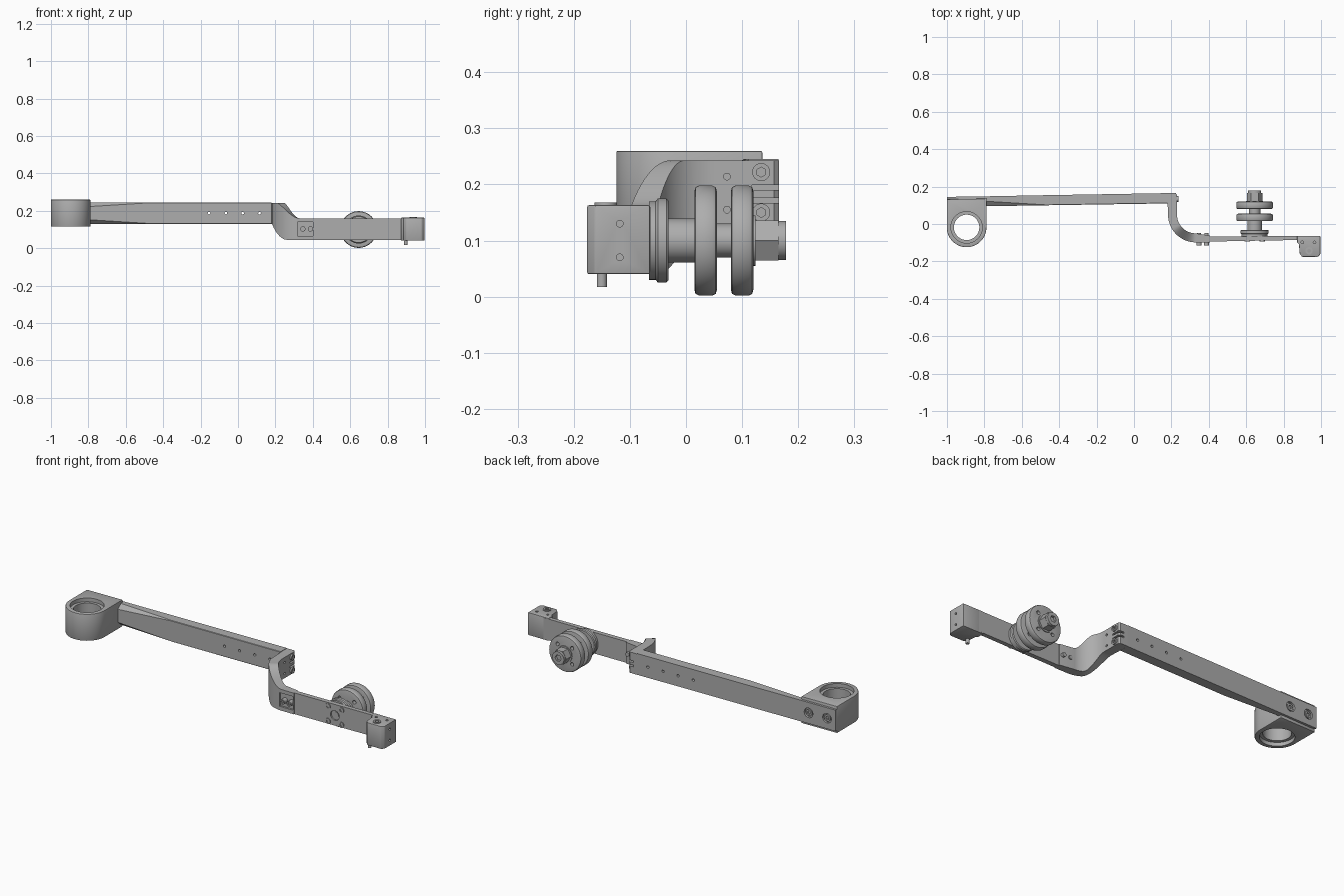
import bpy, bmesh, math
from mathutils import Matrix, Vector

if "Cube" in bpy.data.objects:
    bpy.data.objects.remove(bpy.data.objects["Cube"])

metal = bpy.data.materials.new("machined_grey")
metal.use_nodes = True
GREY = (0.42, 0.42, 0.42, 1)
metal.diffuse_color = GREY
metal.node_tree.nodes["Principled BSDF"].inputs["Base Color"].default_value = GREY


def finish(name, bm, bevel=0):
    bmesh.ops.recalc_face_normals(bm, faces=bm.faces)
    mesh = bpy.data.meshes.new(name)
    bm.to_mesh(mesh)
    bm.free()
    mesh.materials.append(metal)
    ob = bpy.data.objects.new(name, mesh)
    bpy.context.collection.objects.link(ob)
    if bevel:
        mod = ob.modifiers.new("edge", "BEVEL")
        mod.width, mod.segments, mod.limit_method = bevel, 2, "ANGLE"
        activate(ob)
        bpy.ops.object.modifier_apply(modifier="edge")
    smooth(ob)
    return ob


def activate(ob):
    bpy.ops.object.select_all(action="DESELECT")
    ob.select_set(True)
    bpy.context.view_layer.objects.active = ob


def smooth(ob):
    activate(ob)
    bpy.ops.object.shade_smooth_by_angle(angle=math.radians(30))


def loft(name, sections, bevel=0):
    """Skin a row of closed cross-sections and cap both ends."""
    bm = bmesh.new()
    rings = [[bm.verts.new(p) for p in s] for s in sections]
    n = len(rings[0])
    for a, b in zip(rings, rings[1:]):
        for i in range(n):
            j = (i + 1) % n
            bm.faces.new((a[i], a[j], b[j], b[i]))
    bm.faces.new(rings[0])
    bm.faces.new(rings[-1][::-1])
    return finish(name, bm, bevel)


def prism(name, outline, z0, z1, bevel=0):
    return loft(name, [[(x, y, z) for x, y in outline] for z in (z0, z1)], bevel)


def box(name, x, y, z, bevel=0):
    return prism(name, [(x[0], y[0]), (x[1], y[0]), (x[1], y[1]), (x[0], y[1])], *z, bevel)


TURN = {"x": Matrix.Rotation(math.pi / 2, 4, "Y"),
        "y": Matrix.Rotation(-math.pi / 2, 4, "X"), "z": Matrix()}


def lathe(name, origin, axis, profile, sides=48):
    """Turn (radius, distance) pairs about an axis through origin."""
    m = Matrix.Translation(origin) @ TURN[axis]
    angles = [2 * math.pi * i / sides for i in range(sides)]
    return loft(name, [[m @ Vector((r * math.cos(a), r * math.sin(a), d)) for a in angles]
                       for r, d in profile])


def cyl(name, origin, axis, r, d0, d1, sides=24):
    return lathe(name, origin, axis, [(r, d0), (r, d1)], sides)


def cut(ob, cutters):
    for c in cutters:
        mod = ob.modifiers.new("cut", "BOOLEAN")
        mod.object, mod.operation, mod.solver = c, "DIFFERENCE", "EXACT"
        activate(ob)
        bpy.ops.object.modifier_apply(modifier="cut")
        bpy.data.objects.remove(c)
    smooth(ob)


def bolt(name, origin, axis, r, d0, d1, sign=1):
    """Cap screw whose socket opens at d1."""
    ob = cyl(name, origin, axis, r, min(d0, d1), max(d0, d1))
    cut(ob, [cyl("socket", origin, axis, r * 0.55, d1 - 0.008, d1 + 0.008, 6)])
    return ob


# Clamp with stepped bore
CX, CY, CR = -0.895, -0.018, 0.106
outline = [(CX + CR * math.cos(a), CY + CR * math.sin(a))
           for a in (math.pi + math.pi * i / 32 for i in range(33))]
clamp = prism("clamp", outline + [(CX + CR, 0.136), (CX - CR, 0.132)], 0.115, 0.26, 0.003)
cut(clamp, [cyl("bore", (CX, CY, 0), "z", 0.068, 0, 0.4, 64),
            cyl("top_seat", (CX, CY, 0), "z", 0.084, 0.24, 0.3, 64),
            cyl("bottom_seat", (CX, CY, 0), "z", 0.084, 0.05, 0.135, 64)])


# Long beam with chamfers growing towards the clamp
def beam_section(x, front, back, c):
    zb, zt = 0.13, 0.245
    mid = front + c * 1.2
    return [(x, back, zb), (x, back, zt), (x, mid, zt),
            (x, front, zt - c), (x, front, zb + c), (x, mid, zb)]


beam = loft("beam", [beam_section(-1, 0.108, 0.145, 0.022),
                     beam_section(-0.79, 0.095, 0.148, 0.022),
                     beam_section(-0.47, 0.1, 0.154, 0.002),
                     beam_section(0.178, 0.11, 0.165, 0.002)])
cut(beam, [cyl("hole", (-0.155 + 0.09 * i, 0, 0.188), "y", 0.007, 0, 0.3, 16) for i in range(4)]
    + [cyl("pocket", (x, 0, 0.188), "y", 0.026, 0.135, 0.3, 24) for x in (-0.95, -0.84)])
for x in (-0.95, -0.84):
    bolt("clamp_bolt", (x, 0, 0.188), "y", 0.018, 0.13, 0.144)


# Curved offset arm: vertical strip swept round a quarter turn while dropping
def ease(t, lo, hi):
    t = min(max((t - lo) / (hi - lo), 0), 1)
    return t * t * (3 - 2 * t)


def arm_section(inner, outer, t):
    top = 0.243 - 0.083 * ease(t, 0.35, 1)
    low = 0.13 - 0.085 * ease(t, 0, 0.7)
    return [(*inner, low), (*inner, top), (*outer, top), (*outer, low)]


sections = [arm_section((0.222, 0.166), (0.178, 0.166), 0),
            arm_section((0.23, 0.157), (0.178, 0.157), 0)]
for i in range(25):
    a = math.pi / 2 * i / 24
    points = [(0.33 - r * math.cos(a), 0.05 - r * math.sin(a)) for r in (0.1, 0.148)]
    sections.append(arm_section(*points, i / 24))
sections.append(arm_section((0.405, -0.062), (0.405, -0.098), 1))
arm = loft("offset_arm", sections)
cut(arm, [box("upper_notch", (0.2, 0.3), (0.118, 0.2), (0.19, 0.199)),
          box("lower_notch", (0.2, 0.3), (0.118, 0.2), (0.167, 0.176)),
          box("front_pocket", (0.318, 0.4), (-0.2, -0.088), (0.066, 0.14)),
          cyl("upper_hole", (0, 0.073, 0.214), "x", 0.006, 0.2, 0.3, 16),
          cyl("lower_hole", (0, 0.073, 0.155), "x", 0.006, 0.2, 0.3, 16)])
for z in (0.222, 0.15):
    bolt("hinge_bolt", (0, 0.134, z), "x", 0.016, 0.2, 0.238)
for x in (0.347, 0.387):
    bolt("pocket_bolt", (x, 0, 0.103), "y", 0.014, -0.07, -0.116)
    cyl("pocket_bolt_end", (x, 0, 0.103), "y", 0.011, -0.07, -0.047)

# Straight bar carrying the rollers
bar = prism("bar", [(0.4, -0.094), (0.9, -0.085), (0.9, -0.063), (0.4, -0.068)], 0.045, 0.16)
AXLE = (0.645, 0, 0.1)
cut(bar, [cyl("axle_recess", AXLE, "y", 0.026, -0.2, -0.082)])
cyl("axle_front", AXLE, "y", 0.019, -0.085, -0.07)
for sx in (-1, 1):
    for sz in (-1, 1):
        bolt("flange_bolt", (0.645 + 0.04 * sx, 0, 0.1 + 0.04 * sz), "y", 0.015, -0.07, -0.094)

# End block with pin and screw
block = prism("end_block", [(0.872, -0.064), (0.872, -0.1), (0.882, -0.108), (0.886, -0.16),
                            (0.9, -0.176), (0.982, -0.176), (0.996, -0.162), (0.996, -0.064)],
              0.04, 0.163, 0.003)
cut(block, [cyl("side_hole", (0, -0.118, z), "x", 0.006, 0.97, 1.1, 16) for z in (0.07, 0.13)]
    + [cyl("top_hole", (x, -0.098, 0), "z", 0.007, 0.13, 0.2, 16) for x in (0.9, 0.965)])
bolt("block_screw", (0.936, -0.143, 0), "z", 0.02, 0.15, 0.168)
cyl("locating_pin", (0.897, -0.15, 0), "z", 0.009, 0.017, 0.06)

# Axle, flange and the two rollers
lathe("flange", AXLE, "y", [(0.07, -0.066), (0.07, -0.054), (0.075, -0.05),
                            (0.075, -0.035), (0.071, -0.031)])
lathe("axle", AXLE, "y", [(0.039, -0.04), (0.039, 0.03), (0.03, 0.032), (0.03, 0.13)])
for y in (0.015, 0.08):
    roller = lathe("roller", AXLE, "y", [(0.088, y), (0.095, y + 0.002), (0.098, y + 0.008),
                                         (0.098, y + 0.032), (0.095, y + 0.038), (0.088, y + 0.04)], 64)
    cut(roller, [cyl("roller_hole", (0.645 + 0.062 * math.cos(a), 0, 0.1 + 0.062 * math.sin(a)),
                     "y", 0.01, y - 0.1, y + 0.1, 16)
                 for a in (math.pi / 4 + math.pi / 2 * i for i in range(4))])
cyl("washer", AXLE, "y", 0.045, 0.115, 0.124, 32)
cyl("axle_nut", AXLE, "y", 0.041, 0.12, 0.165, 6)
end = cyl("axle_end", AXLE, "y", 0.035, 0.16, 0.178, 32)
cut(end, [cyl("end_socket", AXLE, "y", 0.018, 0.165, 0.2, 6)])
